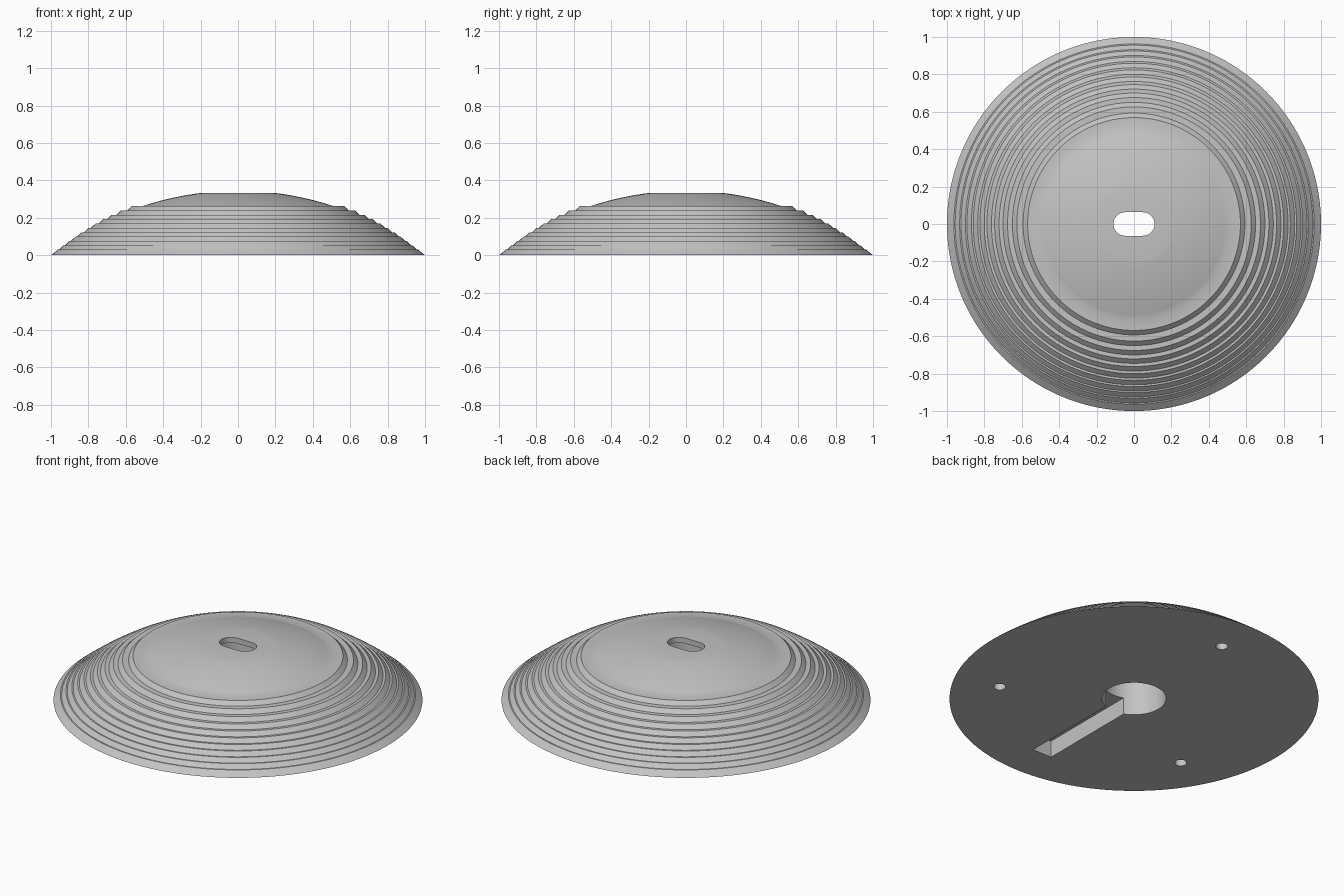
import bpy, bmesh, math

cube = bpy.data.objects.get("Cube")
if cube:
    bpy.data.objects.remove(cube, do_unlink=True)

grey = bpy.data.materials.new("light_grey")
grey.use_nodes = True
colour = (0.55, 0.55, 0.55, 1)
grey.diffuse_color = colour
grey.node_tree.nodes["Principled BSDF"].inputs["Base Color"].default_value = colour

APEX, SPHERE, STEPS = 0.345, 1.62, 10


def add_object(name, bm):
    bmesh.ops.recalc_face_normals(bm, faces=bm.faces)
    mesh = bpy.data.meshes.new(name)
    bm.to_mesh(mesh)
    bm.free()
    mesh.materials.append(grey)
    obj = bpy.data.objects.new(name, mesh)
    bpy.context.collection.objects.link(obj)
    return obj


def dome_radius(z):
    drop = APEX - z
    return math.sqrt(2 * SPHERE * drop - drop * drop)


def dome_height(r):
    return APEX - SPHERE + math.sqrt(SPHERE * SPHERE - r * r)


def dome_profile():
    # flat crown, then the smooth cap
    pts = [(0.2 + 0.31 * i / 12, dome_height(0.2 + 0.31 * i / 12)) for i in range(13)]
    # flat ledges joined by sloping risers
    for k in range(STEPS + 1):
        t = k / STEPS
        z = 0.262 - 0.232 * t
        outer = dome_radius(z) + 0.003 + 0.054 * (1 - t) ** 1.5
        if k:
            pts.append((pts[-1][0] + 0.024, z))
        pts.append((outer, z))
    return pts + [(1, 0)]


def lathe(name, profile, segments=160):
    bm = bmesh.new()
    rings = []
    for r, z in profile:
        rings.append([bm.verts.new((r * math.cos(a), r * math.sin(a), z))
                      for a in (math.tau * i / segments for i in range(segments))])
    for a, b in zip(rings, rings[1:]):
        for i in range(segments):
            j = (i + 1) % segments
            bm.faces.new((a[i], a[j], b[j], b[i]))
    bm.faces.new(rings[0])
    bm.faces.new(rings[-1])
    return add_object(name, bm)


def prism(name, outline, bottom, top):
    bm = bmesh.new()
    face = bm.faces.new([bm.verts.new((x, y, bottom)) for x, y in outline])
    made = bmesh.ops.extrude_face_region(bm, geom=[face])["geom"]
    bmesh.ops.translate(bm, vec=(0, 0, top - bottom),
                        verts=[v for v in made if isinstance(v, bmesh.types.BMVert)])
    return add_object(name, bm)


def circle(x, y, r, n=64):
    return [(x + r * math.cos(math.tau * i / n), y + r * math.sin(math.tau * i / n))
            for i in range(n)]


def rounded_slot(half_length, r, n=16):
    pts = []
    for side, start in ((1, -math.pi / 2), (-1, math.pi / 2)):
        for i in range(n + 1):
            a = start + math.pi * i / n
            pts.append((side * (half_length - r) + r * math.cos(a), r * math.sin(a)))
    return pts


base = lathe("stepped_dome_base", dome_profile())

# socket, cable channel, top slot and three screw holes
cutters = [
    prism("socket_cutter", circle(0, 0, 0.174), -0.1, 0.3),
    prism("channel_cutter", [(-0.063, -0.775), (0.063, -0.775), (0.063, 0), (-0.063, 0)],
          -0.1, 0.1),
    prism("slot_cutter", rounded_slot(0.11, 0.063), 0.2, 0.5),
]
for i in range(3):
    a = math.radians(90 + 120 * i)
    cutters.append(prism("screw_hole_cutter", circle(0.74 * math.cos(a), 0.74 * math.sin(a),
                                                     0.033, 32), -0.1, 0.1))

bpy.ops.object.select_all(action="DESELECT")
bpy.context.view_layer.objects.active = base
base.select_set(True)
for cutter in cutters:
    mod = base.modifiers.new("cut", "BOOLEAN")
    mod.operation = "DIFFERENCE"
    mod.solver = "EXACT"
    mod.object = cutter
    bpy.ops.object.modifier_apply(modifier=mod.name)
for cutter in cutters:
    bpy.data.objects.remove(cutter, do_unlink=True)

bpy.ops.object.shade_smooth_by_angle(angle=math.radians(30))
